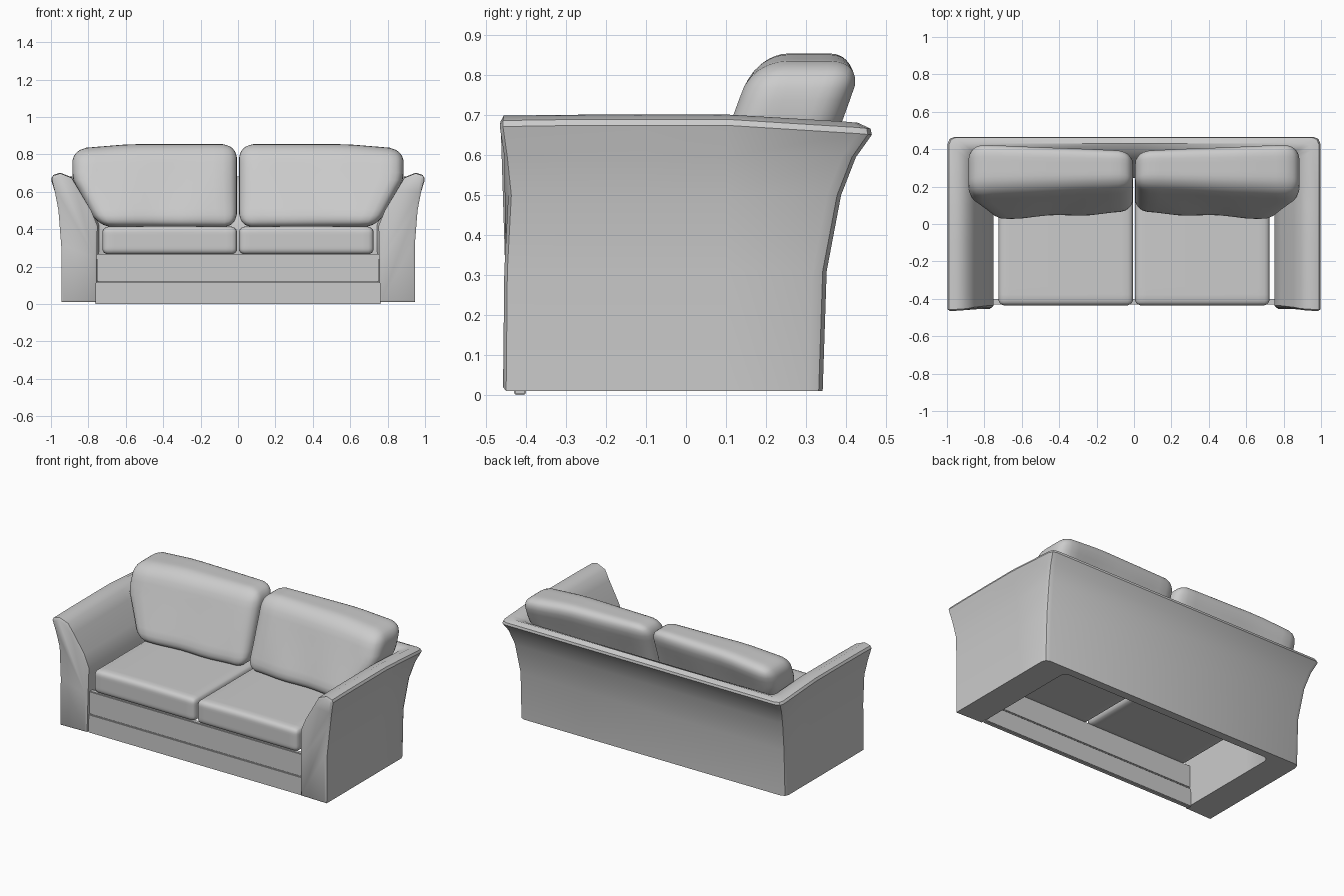
import bpy, bmesh, math
from mathutils import Vector

cube = bpy.data.objects.get("Cube")
if cube:
    bpy.data.objects.remove(cube, do_unlink=True)

fabric = bpy.data.materials.new("grey_fabric")
fabric.use_nodes = True
GREY = (0.6, 0.6, 0.6, 1)
fabric.diffuse_color = GREY
fabric.node_tree.nodes["Principled BSDF"].inputs["Base Color"].default_value = GREY


def finish(bm, name, angle=40):
    bmesh.ops.recalc_face_normals(bm, faces=bm.faces)
    mesh = bpy.data.meshes.new(name)
    bm.to_mesh(mesh)
    bm.free()
    ob = bpy.data.objects.new(name, mesh)
    bpy.context.collection.objects.link(ob)
    mesh.materials.append(fabric)
    bpy.ops.object.select_all(action="DESELECT")
    ob.select_set(True)
    bpy.context.view_layer.objects.active = ob
    bpy.ops.object.shade_smooth_by_angle(angle=math.radians(angle))
    return ob


def soft_box(name, size, radius, place, cuts=15):
    """Rounded box whose points are then moved by the place function."""
    bm = bmesh.new()
    bmesh.ops.create_cube(bm, size=2)
    bmesh.ops.subdivide_edges(bm, edges=bm.edges[:], cuts=cuts, use_grid_fill=True)
    half = Vector(size) / 2
    for v in bm.verts:
        p = Vector([math.sin(c * math.pi / 2) * h for c, h in zip(v.co, half)])
        q = Vector([max(-h + radius, min(h - radius, c)) for c, h in zip(p, half)])
        if (p - q).length > 0:
            p = q + (p - q).normalized() * radius
        v.co = place(p)
    return finish(bm, name, 50)


# Flared shell: arms and back as one U-shaped sweep
# Each row: half width, back depth, height, front edge
rows = [(0.945, 0.342, 0.01, -0.45), (0.945, 0.352, 0.31, -0.447),
        (0.96, 0.388, 0.5, -0.437), (0.978, 0.425, 0.595, -0.447),
        (0.996, 0.465, 0.675, -0.458), (0.988, 0.462, 0.69, -0.458),
        (0.95, 0.43, 0.702, -0.456), (0.89, 0.385, 0.678, -0.452),
        (0.855, 0.345, 0.62, -0.445), (0.785, 0.275, 0.5, -0.437),
        (0.752, 0.245, 0.42, -0.437), (0.755, 0.25, 0.25, -0.442),
        (0.76, 0.29, 0.01, -0.445)]
bm = bmesh.new()
grid = []
for x, back, z, front in rows:
    side = [(x, front), (x, -0.3), (x, -0.1), (x, 0.1), (x, back - 0.035),
            (x - 0.01, back - 0.01), (x - 0.035, back)]
    path = side + [(0, back)] + [(-a, b) for a, b in reversed(side)]
    line = []
    for a, b in path:
        h = z
        if z > 0.6:
            h -= 0.09 * max(0, b - 0.2) + 0.015 * max(0, -b - 0.25)
        line.append(bm.verts.new((a, b, h)))
    grid.append(line)
for i, line in enumerate(grid):
    following = grid[(i + 1) % len(grid)]
    for j in range(len(line) - 1):
        bm.faces.new((line[j], line[j + 1], following[j + 1], following[j]))
caps = [bm.faces.new([line[j] for line in grid]) for j in (0, -1)]
bmesh.ops.recalc_face_normals(bm, faces=bm.faces)
bmesh.ops.inset_individual(bm, faces=caps, thickness=0.014, depth=0.008)
finish(bm, "arms_and_back")

# Front rail in two boards
for name, low, high, width in (("front_rail_lower", 0, 0.119, 1.53),
                               ("front_rail_upper", 0.121, 0.268, 1.51)):
    bm = bmesh.new()
    bmesh.ops.create_cube(bm, size=1)
    for v in bm.verts:
        v.co = (v.co.x * width, -0.415 + v.co.y * 0.03,
                (low + high) / 2 + v.co.z * (high - low))
    bmesh.ops.bevel(bm, geom=bm.edges[:], offset=0.004, segments=2, affect="EDGES")
    finish(bm, name)


# Seat and back cushions, one pair per side
def place_seat(s):
    def place(p):
        crown = 0.004 * math.cos(p.x * 4) * (1 if p.z > 0 else 0)
        return Vector((s * (0.365 + p.x), p.y - 0.095, 0.339 + p.z + crown))
    return place


def place_back(s):
    def place(p):
        t = p.z / 0.44 + 0.5              # 0 at the seat, 1 at the top
        u = p.x / 0.8 + 0.5               # 0 at the middle, 1 at the arm
        reach = 0.74 + 0.14 * min(1, t * 1.6)
        thick = 0.84 + 0.3 * u
        wave = 0.006 * math.sin(u * 13 + t * 4) * (1 - t)
        y = 0.145 + 0.37 * t * 0.44 + p.y * thick + wave
        z = 0.412 + 0.443 * t - 0.025 * t * max(0, u - 0.65) / 0.35
        return Vector((s * (0.006 + u * reach), y, z))
    return place


for side, s in (("left", 1), ("right", -1)):
    soft_box(side + "_seat_cushion", (0.72, 0.68, 0.148), 0.032, place_seat(s))
    soft_box(side + "_back_cushion", (0.8, 0.25, 0.44), 0.075, place_back(s))
